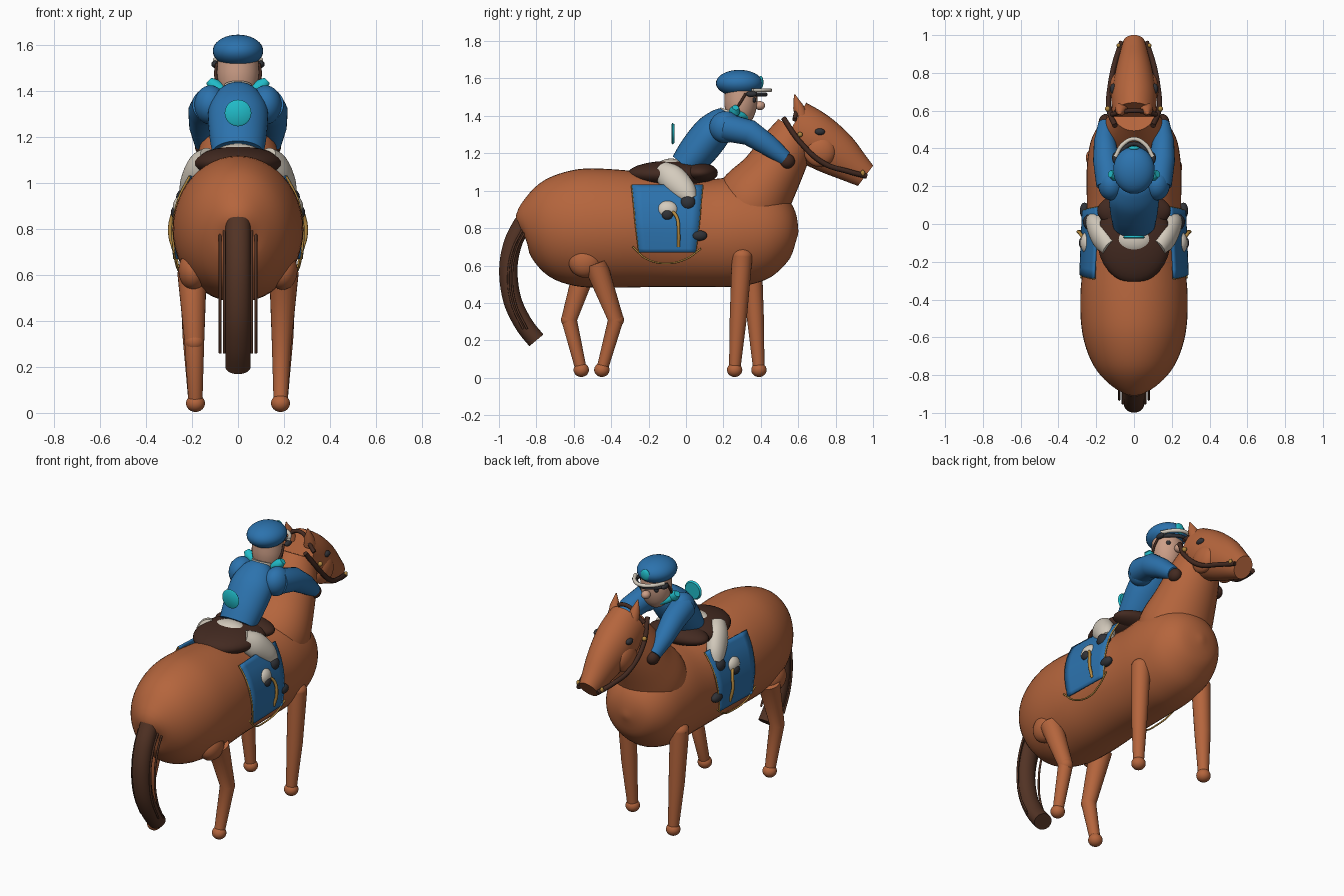
import bpy, bmesh, math
from mathutils import Vector

cube = bpy.data.objects.get("Cube")
if cube:
    bpy.data.objects.remove(cube, do_unlink=True)


def material(name, *rgb):
    mat = bpy.data.materials.new(name)
    mat.use_nodes = True
    mat.diffuse_color = (*rgb, 1)
    mat.node_tree.nodes["Principled BSDF"].inputs["Base Color"].default_value = (*rgb, 1)
    return mat


chestnut = material("chestnut coat", .46, .13, .046)
brown = material("dark brown leather", .056, .023, .015)
tail_brown = material("brown tail hair", .085, .033, .018)
blue = material("silk blue", .025, .17, .42)
cyan = material("bright cyan", .015, .5, .58)
cream = material("cream cloth", .66, .6, .51)
gold = material("gold trim", .46, .25, .05)
skin = material("skin", .6, .34, .24)
dark = material("charcoal", .03, .032, .038)
SIDES = (("left", 1), ("right", -1))


def finish(name, bm, mat):
    """Turn a bmesh into a smooth shaded object."""
    bmesh.ops.recalc_face_normals(bm, faces=bm.faces)
    mesh = bpy.data.meshes.new(name)
    bm.to_mesh(mesh)
    bm.free()
    mesh.materials.append(mat)
    obj = bpy.data.objects.new(name, mesh)
    bpy.context.collection.objects.link(obj)
    bpy.ops.object.select_all(action="DESELECT")
    obj.select_set(True)
    bpy.context.view_layer.objects.active = obj
    bpy.ops.object.shade_smooth_by_angle(angle=math.radians(40))
    return obj


def spline(keys, steps):
    """Catmull-Rom interpolation of rows of numbers."""
    rows = []
    for i in range(len(keys) - 1):
        a, b, c, d = keys[max(i - 1, 0)], keys[i], keys[i + 1], keys[min(i + 2, len(keys) - 1)]
        for k in range(steps):
            t = k / steps
            rows.append([q + t * ((r - p) / 2 + t * (p - 2.5 * q + 2 * r - s / 2
                         + t * (1.5 * (q - r) + (s - p) / 2))) for p, q, r, s in zip(a, b, c, d)])
    return rows + [list(keys[-1])]


def loft(name, keys, mat, steps=5, sides=32):
    """Skin oval sections (x, y, z, half width, half height) along a path."""
    rows = spline(keys, steps)
    centers = [Vector(row[:3]) for row in rows]
    bm = bmesh.new()
    rings = []
    for i, row in enumerate(rows):
        along = (centers[min(i + 1, len(rows) - 1)] - centers[max(i - 1, 0)]).normalized()
        across = Vector((1, 0, 0))
        across = (across - along * across.dot(along)).normalized()
        up = across.cross(along)
        rings.append([])
        for k in range(sides):
            a = math.tau * k / sides
            offset = across * math.cos(a) * row[3] + up * math.sin(a) * row[4]
            rings[-1].append(bm.verts.new(centers[i] + offset))
    for low, high in zip(rings, rings[1:]):
        for k in range(sides):
            n = (k + 1) % sides
            bm.faces.new((low[k], low[n], high[n], high[k]))
    bm.faces.new(rings[0])
    bm.faces.new(rings[-1])
    return finish(name, bm, mat)


def limb(name, joints, mat):
    """Round tapered limb with straight segments, from (x, y, z, radius)."""
    return loft(name, [(*j, j[-1]) for j in joints], mat, steps=1, sides=24)


def ball(name, center, radii, mat):
    bm = bmesh.new()
    bmesh.ops.create_uvsphere(bm, u_segments=32, v_segments=18, radius=1)
    bmesh.ops.scale(bm, vec=radii, verts=bm.verts)
    bmesh.ops.translate(bm, vec=center, verts=bm.verts)
    return finish(name, bm, mat)


def tube(name, points, radius, mat):
    curve = bpy.data.curves.new(name, "CURVE")
    curve.dimensions = "3D"
    curve.bevel_depth = radius
    curve.bevel_resolution = 3
    curve.use_fill_caps = True
    path = curve.splines.new("BEZIER")
    path.bezier_points.add(len(points) - 1)
    for knot, co in zip(path.bezier_points, points):
        knot.co = co
        knot.handle_left_type = knot.handle_right_type = "AUTO"
    curve.materials.append(mat)
    obj = bpy.data.objects.new(name, curve)
    bpy.context.collection.objects.link(obj)
    return obj


# Horse body: section centre height, half width, half height, bunched towards the round ends
BARREL = [(.79, .01, .01), (.803, .115, .135), (.808, .213, .252), (.803, .272, .312),
          (.797, .284, .316), (.785, .262, .3), (.772, .25, .287), (.78, .25, .29),
          (.782, .222, .243), (.778, .142, .14), (.775, .01, .01)]
loft("body", [(0, -.147 - .747 * math.cos(math.pi * i / 10), *row) for i, row in enumerate(BARREL)],
     chestnut, sides=48)

# Neck and head
loft("neck", [(0, .3, .84, .2, .19), (0, .36, .95, .213, .2), (0, .45, 1.08, .185, .165),
              (0, .53, 1.22, .15, .14), (0, .59, 1.33, .11, .11)], chestnut)
loft("head", [(0, .57, 1.345, .115, .145), (0, .68, 1.28, .12, .145), (0, .8, 1.2, .1, .125),
              (0, .9, 1.125, .075, .09), (0, .96, 1.08, .058, .068)], chestnut)

# Tail with loose strands
TAIL = [(-.87, .83), (-.925, .72), (-.95, .58), (-.93, .42), (-.87, .29), (-.8, .2)]
loft("tail", [(0, y, z, .055, .049) for y, z in TAIL], tail_brown)
for side, s in SIDES:
    for i in range(2):
        points = [(s * (.06 + .018 * i), y + .02 * i, z - .03) for y, z in TAIL[:-1]]
        tube(f"{side}_tail_strand_{i}", points, .006, tail_brown)

# Legs: stride differs per side
STRIDE = {"left": ((.3, .28, .26), (-.485, -.375, -.45)),
          "right": ((.35, .37, .39), (-.53, -.625, -.56))}
for side, s in SIDES:
    fore, hind = STRIDE[side]
    limb(f"{side}_fore_leg", [(s * .2, fore[0], .65, .055), (s * .195, fore[1], .33, .046),
                              (s * .185, fore[2], .04, .03)], chestnut)
    ball(f"{side}_fore_shoulder", (s * .2, fore[0], .65), (.055, .055, .045), chestnut)
    limb(f"{side}_hind_leg", [(s * .2, hind[0], .61, .064), (s * .19, hind[1], .31, .043),
                              (s * .185, hind[2], .04, .03)], chestnut)
    ball(f"{side}_hind_knee", (s * .19, hind[1], .31), (.043, .043, .043), chestnut)
    ball(f"{side}_haunch", (s * .195, hind[0] - .055, .62), (.064, .088, .085), chestnut)
    for label, y in (("fore", fore[2]), ("hind", hind[2])):
        ball(f"{side}_{label}_hoof", (s * .185, y, .042), (.041, .041, .038), chestnut)

# Horse face and bridle
for side, s in SIDES:
    ball(f"{side}_cheek", (s * .085, .715, 1.21), (.045, .085, .083), chestnut)
    ball(f"{side}_horse_eye", (s * .11, .715, 1.315), (.018, .028, .018), dark)
    limb(f"{side}_ear", [(s * .065, .615, 1.4, .035), (s * .07, .6, 1.45, .028),
                         (s * .075, .58, 1.515, .003)], chestnut)
    tube(f"{side}_cheek_strap", [(s * .1, .52, 1.39), (s * .133, .61, 1.26), (s * .125, .74, 1.145),
                                 (s * .1, .86, 1.105), (s * .065, .965, 1.078)], .014, brown)
    ball(f"{side}_bridle_stud", (s * .14, .61, 1.3), (.014, .014, .014), gold)
    ball(f"{side}_bit_ring", (s * .082, .945, 1.095), (.01, .012, .015), gold)
tube("poll_strap", [(-.12, .58, 1.38), (0, .6, 1.47), (.12, .58, 1.38)], .012, brown)

# Saddle
ball("saddle", (0, -.08, 1.087), (.195, .235, .073), brown)
ball("saddle_pommel", (0, .07, 1.095), (.195, .1, .055), brown)

# Saddle cloth, with gold piping, girth loop and stirrup
DROP = [(.19, 1.03), (.238, .94), (.266, .83), (.27, .75), (.266, .67)]
for side, s in SIDES:
    bm = bmesh.new()
    rows = []
    for i, (x, z) in enumerate(spline(DROP, 3)):
        t = i / 12
        rear, front = -.29 + .04 * t, .09 - .04 * t
        rows.append([bm.verts.new((s * (x + (.02 - .0025 * k) * (1 - t / 2)),
                                   rear + (front - rear) * k / 8, z)) for k in range(9)])
    edges = [[row[k].co.copy() for row in rows[::3]] for k in (0, 8)]
    for top, low in zip(rows, rows[1:]):
        for k in range(8):
            bm.faces.new((top[k], top[k + 1], low[k + 1], low[k]))
    cloth = finish(f"{side}_saddle_cloth", bm, blue)
    solid = cloth.modifiers.new("thickness", "SOLIDIFY")
    solid.thickness = .012
    solid.offset = 0
    for label, edge in zip(("rear", "front"), edges):
        tube(f"{side}_cloth_{label}_piping", edge, .005, gold)
    tube(f"{side}_girth_loop", [(s * .28, -.285, .7), (s * .265, -.21, .635), (s * .25, -.1, .612),
                                (s * .26, 0, .635), (s * .27, .08, .69)], .005, gold)
    tube(f"{side}_stirrup", [(s * .265, -.08, .895), (s * .285, -.05, .86), (s * .295, -.04, .78),
                             (s * .275, -.04, .7)], .009, gold)

# Rider torso
ball("hips", (0, -.08, 1.12), (.105, .08, .052), cream)
loft("jacket", [(0, -.005, 1.13, .112, .085), (0, .06, 1.21, .125, .1), (0, .14, 1.31, .13, .1),
                (0, .195, 1.375, .1, .075), (0, .23, 1.405, .062, .045)], blue)
loft("back_disc", [(0, -.078, 1.305, .05, .05), (0, -.072, 1.305, .058, .058),
                   (0, -.062, 1.305, .05, .05)], cyan, steps=1)
loft("collar", [(0, .225, 1.385, .065, .065), (0, .24, 1.425, .06, .058)], cream, steps=1)

# Rider limbs
for side, s in SIDES:
    ball(f"{side}_shoulder", (s * .12, .21, 1.34), (.07, .085, .085), blue)
    limb(f"{side}_sleeve", [(s * .125, .21, 1.34, .075), (s * .148, .34, 1.31, .069),
                            (s * .155, .44, 1.243, .057), (s * .15, .53, 1.173, .04)], blue)
    ball(f"{side}_glove", (s * .15, .54, 1.158), (.037, .042, .04), brown)
    loft(f"{side}_thigh", [(s * .12, -.125, 1.105, .055, .055), (s * .165, -.075, 1.065, .058, .075),
                           (s * .2, -.01, 1.0, .052, .065), (s * .215, .025, .95, .04, .04)], cream)
    ball(f"{side}_boot_top", (s * .23, .01, .935), (.04, .043, .042), dark)
    ball(f"{side}_calf", (s * .242, -.1, .895), (.042, .06, .052), cream)
    ball(f"{side}_heel", (s * .272, -.1, .872), (.02, .03, .028), dark)
    ball(f"{side}_boot_toe", (s * .262, .07, .76), (.025, .043, .028), dark)
    limb(f"{side}_scarf_wing", [(s * .06, .25, 1.4, .02), (s * .105, .26, 1.425, .03),
                                (s * .125, .265, 1.445, .018)], cyan)

# Rider head, cap and goggles
tube("scarf", [(-.09, .25, 1.415), (-.06, .305, 1.4), (0, .325, 1.39), (.06, .305, 1.4),
               (.09, .25, 1.415)], .022, cyan)
loft("face", [(0, .275, 1.37, .055, .055), (0, .287, 1.41, .08, .077), (0, .293, 1.47, .091, .088),
              (0, .293, 1.54, .088, .085)], skin)
ball("nose", (0, .395, 1.455), (.026, .028, .024), skin)
ball("cap", (0, .285, 1.575), (.11, .125, .071), blue)
ball("cap_badge", (0, .4, 1.58), (.03, .014, .034), cyan)
for label, z, reach, mat in (("lens", 1.515, .425, dark), ("frame", 1.537, .45, cream)):
    points = [(-.1, .355, z), (-.06, reach - .03, z), (0, reach, z), (.06, reach - .03, z), (.1, .355, z)]
    tube(f"goggle_{label}", points, .011, mat)
for side, s in SIDES:
    ball(f"{side}_rider_eye", (s * .05, .363, 1.485), (.014, .012, .014), dark)
    ball(f"{side}_goggle_clip", (s * .1, .35, 1.517), (.016, .03, .016), dark)
    tube(f"{side}_chin_strap", [(s * .092, .32, 1.52), (s * .097, .29, 1.47), (s * .08, .25, 1.41)],
         .007, brown)
